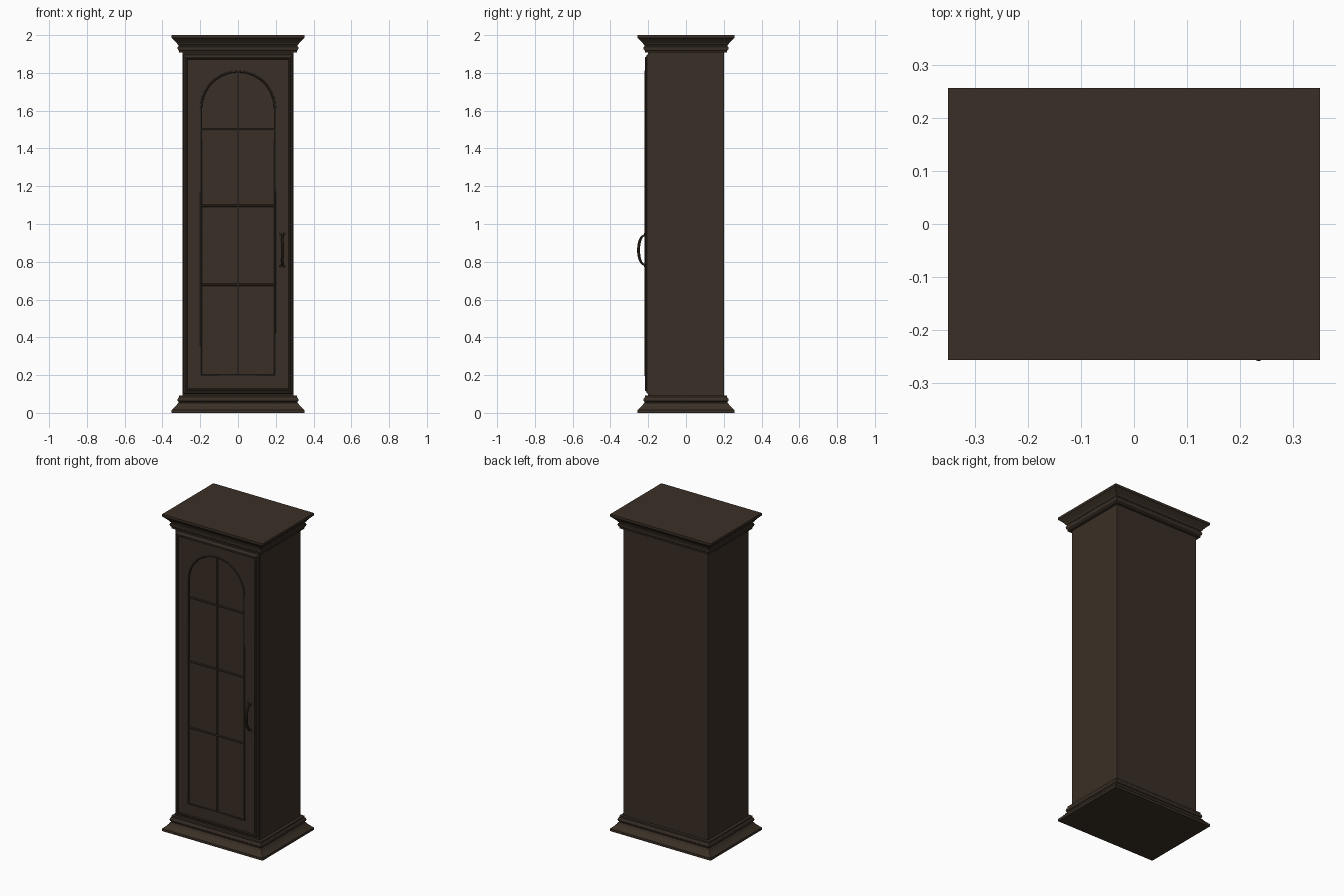
import bpy, bmesh, math

if "Cube" in bpy.data.objects:
    bpy.data.objects.remove(bpy.data.objects["Cube"])


def material(name, rgb):
    m = bpy.data.materials.new(name)
    m.diffuse_color = (*rgb, 1)
    m.use_nodes = True
    m.node_tree.nodes["Principled BSDF"].inputs["Base Color"].default_value = m.diffuse_color
    return m


WOOD = material("dark_brown_wood", (0.042, 0.029, 0.019))


def mesh_object(name, bm):
    bmesh.ops.recalc_face_normals(bm, faces=bm.faces)
    me = bpy.data.meshes.new(name)
    bm.to_mesh(me)
    bm.free()
    ob = bpy.data.objects.new(name, me)
    bpy.context.collection.objects.link(ob)
    me.materials.append(WOOD)
    return ob


def loft(name, loops, caps=True):
    """Join successive corner loops into a skin."""
    bm = bmesh.new()
    rings = [[bm.verts.new(p) for p in loop] for loop in loops]
    for a, b in zip(rings, rings[1:]):
        n = len(a)
        for i in range(n):
            j = (i + 1) % n
            bm.faces.new((a[i], a[j], b[j], b[i]))
    if caps:
        bm.faces.new(rings[0])
        bm.faces.new(rings[-1])
    return mesh_object(name, bm)


def plan_rect(hx, hy, z):
    return [(-hx, -hy, z), (hx, -hy, z), (hx, hy, z), (-hx, hy, z)]


def front_rect(hx, z0, z1, y):
    return [(-hx, y, z0), (hx, y, z0), (hx, y, z1), (-hx, y, z1)]


def curve_object(name, splines, dims='3D', cyclic=True, **settings):
    """Poly curve made into a mesh; each point is (x, y, z, radius)."""
    cu = bpy.data.curves.new(name, 'CURVE')
    cu.dimensions = dims
    for k, v in settings.items():
        setattr(cu, k, v)
    for pts in splines:
        s = cu.splines.new('POLY')
        s.points.add(len(pts) - 1)
        for p, (x, y, z, r) in zip(s.points, pts):
            p.co, p.radius = (x, y, z, 1), r
        s.use_cyclic_u = cyclic
    ob = bpy.data.objects.new(name, cu)
    bpy.context.collection.objects.link(ob)
    cu.materials.append(WOOD)
    bpy.ops.object.select_all(action='DESELECT')
    bpy.context.view_layer.objects.active = ob
    ob.select_set(True)
    bpy.ops.object.convert(target='MESH')
    return bpy.context.object


def smooth(ob):
    bpy.ops.object.select_all(action='DESELECT')
    bpy.context.view_layer.objects.active = ob
    ob.select_set(True)
    bpy.ops.object.shade_smooth_by_angle(angle=math.radians(40))


# Cabinet body
HX, HY = 0.295, 0.2
loft("cabinet_body", [plan_rect(HX, HY, z) for z in (0.01, 1.99)])

# Crown and base mouldings share one profile: (overhang, distance from the end)
PROFILE = [(0.056, 0), (0.056, 0.015), (0.049, 0.021), (0.038, 0.032), (0.029, 0.042),
           (0.025, 0.050), (0.020, 0.053), (0.020, 0.058), (0.024, 0.062), (0.025, 0.070),
           (0.023, 0.078), (0.018, 0.083), (0.018, 0.093), (-0.01, 0.093)]
loft("base_moulding", [plan_rect(HX + o, HY + o, d) for o, d in PROFILE])
loft("crown_moulding", [plan_rect(HX + o, HY + o, 2 - d) for o, d in PROFILE])

# Stepped frame around the door: (half width, distance in from the ends, y)
FRAME = [(0.289, 0.100, -0.199), (0.287, 0.104, -0.207), (0.279, 0.114, -0.211),
         (0.276, 0.118, -0.217), (0.270, 0.125, -0.217), (0.267, 0.128, -0.211),
         (0.263, 0.132, -0.211)]
loft("door_frame", [front_rect(h, d, 2 - d, y) for h, d, y in FRAME], caps=False)

# Door panel with an arched opening
W, SILL, SPRING = 0.196, 0.198, 1.612
arch = [(-W, SILL), (W, SILL)]
arch += [(W * math.cos(math.pi * i / 14), SPRING + W * math.sin(math.pi * i / 14))
         for i in range(15)]
rect = [(-0.265, 0.130), (0.265, 0.130), (0.265, 1.870), (-0.265, 1.870)]
door = curve_object("door_panel", [[(x, z, 0, 1) for x, z in p] for p in (rect, arch)],
                    dims='2D', fill_mode='BOTH', extrude=0.008)
door.rotation_euler.x = math.pi / 2
door.location.y = -0.208

# Window pane and beaded trim around it
loft("window_pane", [[(x, y, z) for x, z in arch] for y in (-0.199, -0.204)])
smooth(curve_object("window_trim", [[(x, -0.214, z, 1) for x, z in arch]],
                    bevel_depth=0.006, bevel_resolution=2))

# Glazing bars
bars = [[(0, -0.207, SILL, 1), (0, -0.207, SPRING + W, 1)]]
bars += [[(-W, -0.207, z, 1), (W, -0.207, z, 1)] for z in (0.678, 1.096, 1.5)]
smooth(curve_object("glazing_bars", bars, cyclic=False,
                    bevel_depth=0.006, bevel_resolution=2))

# Bowed pull handle, thicker in the middle
HXP, HZ = 0.235, 0.862
bow = []
for i in range(17):
    t = math.pi * i / 16
    bow.append((HXP, -0.214 - 0.037 * math.sin(t) ** 0.8, HZ - 0.078 * math.cos(t),
                0.6 + 0.5 * math.sin(t)))
smooth(curve_object("door_handle", [bow], cyclic=False, bevel_depth=0.007,
                    bevel_resolution=2, use_fill_caps=True))

# Leaf-shaped mounts at both handle ends
bm = bmesh.new()
for end in (-1, 1):
    for dx, dz, r in ((0, 0, 0.008), (-0.010, 0.008, 0.006), (0.010, 0.008, 0.006)):
        res = bmesh.ops.create_uvsphere(bm, u_segments=10, v_segments=6, radius=r)
        bmesh.ops.translate(bm, verts=res["verts"],
                            vec=(HXP + dx, -0.216, HZ + end * (0.078 + dz)))
smooth(mesh_object("handle_mounts", bm))
